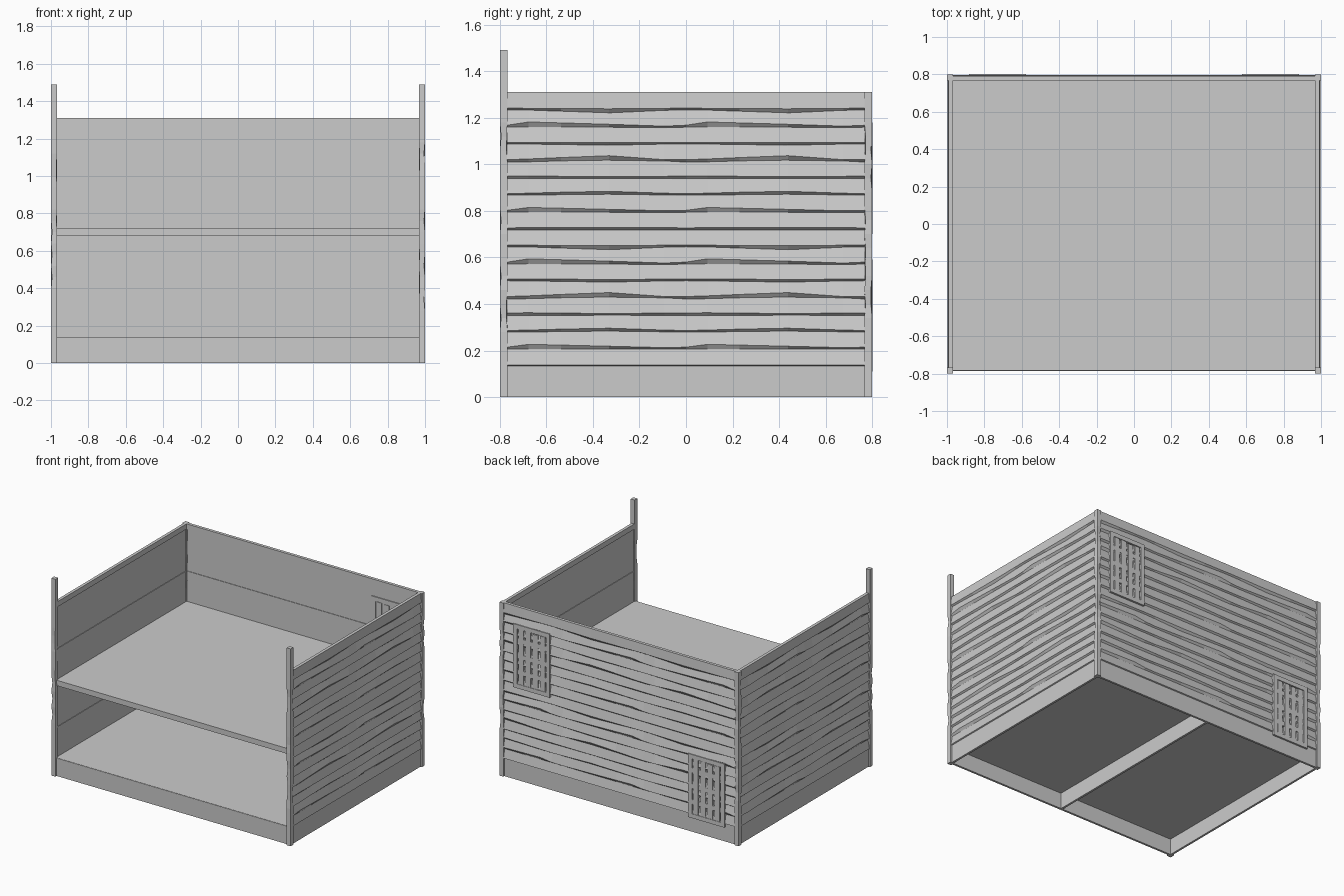
import bpy, bmesh, random
from math import floor

if "Cube" in bpy.data.objects:
    bpy.data.objects.remove(bpy.data.objects["Cube"])

random.seed(4)


def make(name, verts, faces):
    me = bpy.data.meshes.new(name)
    me.from_pydata(verts, [], faces)
    me.update()
    ob = bpy.data.objects.new(name, me)
    bpy.context.collection.objects.link(ob)
    return ob


def box(name, x0, x1, y0, y1, z0, z1):
    v = [(x, y, z) for z in (z0, z1) for x, y in ((x0, y0), (x1, y0), (x1, y1), (x0, y1))]
    f = [(3, 2, 1, 0), (4, 5, 6, 7), (0, 1, 5, 4), (1, 2, 6, 5), (2, 3, 7, 6), (3, 0, 4, 7)]
    return make(name, v, f)


# corner posts with slightly hewn edges, the front pair taller
def post(name, sx, sy, height):
    levels = [0, .28] + [.28 + i * .06 for i in range(1, 16)] + [height - .04, height]
    verts, faces = [], []
    for i, z in enumerate(levels):
        rough = .005 if 1 < i < len(levels) - 2 else 0
        for dx, dy in ((-1, -1), (1, -1), (1, 1), (-1, 1)):
            chip = random.choice((0, 0, rough))
            verts.append((sx * .983 + dx * (.0165 - chip), sy * .783 + dy * (.0165 - chip), z))
    for i in range(len(levels) - 1):
        a = i * 4
        for j in range(4):
            k = (j + 1) % 4
            faces.append((a + j, a + k, a + 4 + k, a + 4 + j))
    n = len(verts)
    faces += [(3, 2, 1, 0), (n - 4, n - 3, n - 2, n - 1)]
    make(name, verts, faces)


for sx, side in ((-1, "left"), (1, "right")):
    post("front_post_" + side, sx, -1, 1.49)
    post("back_post_" + side, sx, 1, 1.31)

# gap shapes under the siding boards: upper and lower edge offsets along one plank
KEYS = (0, .12, .3, .57, .88, 1)
GAPS = [
    ((.004, .005, .005, .006, .005, .004), (-.005,) * 6),
    ((.006, .018, .015, .010, .004, .006), (-.003,) * 6),
    ((.004, .006, .010, .014, .006, .004), (-.003, -.003, -.001, .001, -.002, -.003)),
    ((.006, .007, .005, .004, .005, .006), (-.006, -.006, -.005, -.004, -.005, -.006)),
    ((.003, .006, .012, .020, .003, .003), (-.008, -.007, -.003, .000, -.003, -.008)),
    ((.004, .004, .004, .003, .004, .004), (-.003, -.004, -.006, -.009, -.004, -.003)),
    ((.004, .018, .014, .008, .000, .004), (-.005, -.004, -.004, -.005, -.007, -.005)),
    ((.004,  .003, .002, .001, .003, .004), (-.004, -.005, -.010, -.017, -.006, -.004)),
]


def sample(vals, t):
    for i in range(5):
        if t <= KEYS[i + 1]:
            u = (t - KEYS[i]) / (KEYS[i + 1] - KEYS[i])
            return vals[i] + u * (vals[i + 1] - vals[i])
    return vals[-1]


# lapped siding as one stepped sheet, place(s, out, z) maps it to a wall
def siding(name, length, place, flip):
    period, pitch, base = .768, .0735, .135
    cols = [p * period + k * period for p in range(3) for k in KEYS[:-1]]
    cols = [c for c in cols if c < length - .01] + [length]
    verts, faces = [], []
    for s in cols:
        t = s / period - floor(s / period + 1e-6)
        strip = [(0, base - .003), (.013, base + .003)]
        for k in range(1, 16):
            up, lo = GAPS[k % 8]
            z = base + k * pitch
            strip += [(0, z + sample(lo, t)), (.013, z + sample(up, t))]
        strip += [(.008, 1.31), (0, 1.31)]
        verts += [place(s, o, z) for o, z in strip]
    m = len(strip)
    for i in range(len(cols) - 1):
        for j in range(m - 1):
            q = (i * m + j, (i + 1) * m + j, (i + 1) * m + j + 1, i * m + j + 1)
            faces.append(q[::-1] if flip else q)
    make(name, verts, faces)


siding("siding_right", 1.536, lambda s, o, z: (.983 + o, s - .768, z), False)
siding("siding_left", 1.536, lambda s, o, z: (-.983 - o, s - .768, z), True)
siding("siding_back", 1.934, lambda s, o, z: (s - .967, .783 + o, z), True)


# inner walls, skirts and horizontal rails on three sides
def wall_strip(name, inner, outer, z0, z1):
    for sx, side in ((-1, "left"), (1, "right")):
        xa, xb = sorted((sx * (1 - inner), sx * (1 - outer)))
        box(name + "_" + side, xa, xb, -.768, .768, z0, z1)
    box(name + "_back", -.968, .968, .8 - inner, .8 - outer, z0, z1)


wall_strip("skirt", .028, .012, 0, .135)
wall_strip("inner_wall", .025, .0165, .12, 1.30)
wall_strip("top_rail", .032, .0155, 1.27, 1.31)
wall_strip("upper_rail", .029, .02, .945, .953)
wall_strip("lower_rail", .029, .02, .355, .363)
wall_strip("floor_ledge", .036, .02, .68, .698)

# floors, front skirt and the beam underneath
box("lower_floor", -.972, .972, -.783, .775, .12, .136)
box("upper_floor", -.972, .972, -.783, .775, .696, .722)
box("upper_floor_edge", -.967, .967, -.781, -.765, .68, .697)
box("front_skirt", -.968, .968, -.785, -.769, 0, .134)
box("floor_beam", -.008, .008, -.77, .773, 0, .122)


# boarded windows: frame, upright slats and cross battens
def window(name, cx, z0):
    w, h, b = .152, .48, .032
    f0, f1 = .768, .802
    for s, side in ((-1, "left"), (1, "right")):
        xa, xb = sorted((cx + s * w, cx + s * (w - b)))
        box(name + "_jamb_" + side, xa, xb, f0, f1, z0, z0 + h - b)
    box(name + "_head", cx - w, cx + w, f0, f1, z0 + h - b, z0 + h)
    box(name + "_sill", cx - w, cx + w, f0, f1, z0, z0 + b)
    for i in range(4):
        x = cx - .09 + i * .06
        box(f"{name}_slat_{i}", x - .021, x + .021, .771, .799, z0 + b, z0 + h - b - random.uniform(0, .008))
    for i in range(3):
        z = z0 + .12 + i * .12
        box(f"{name}_batten_{i}", cx - w + b, cx + w - b, .785, .7975, z - .017, z + .017)


window("lower_window", -.73, .11)
window("upper_window", .73, .70)
